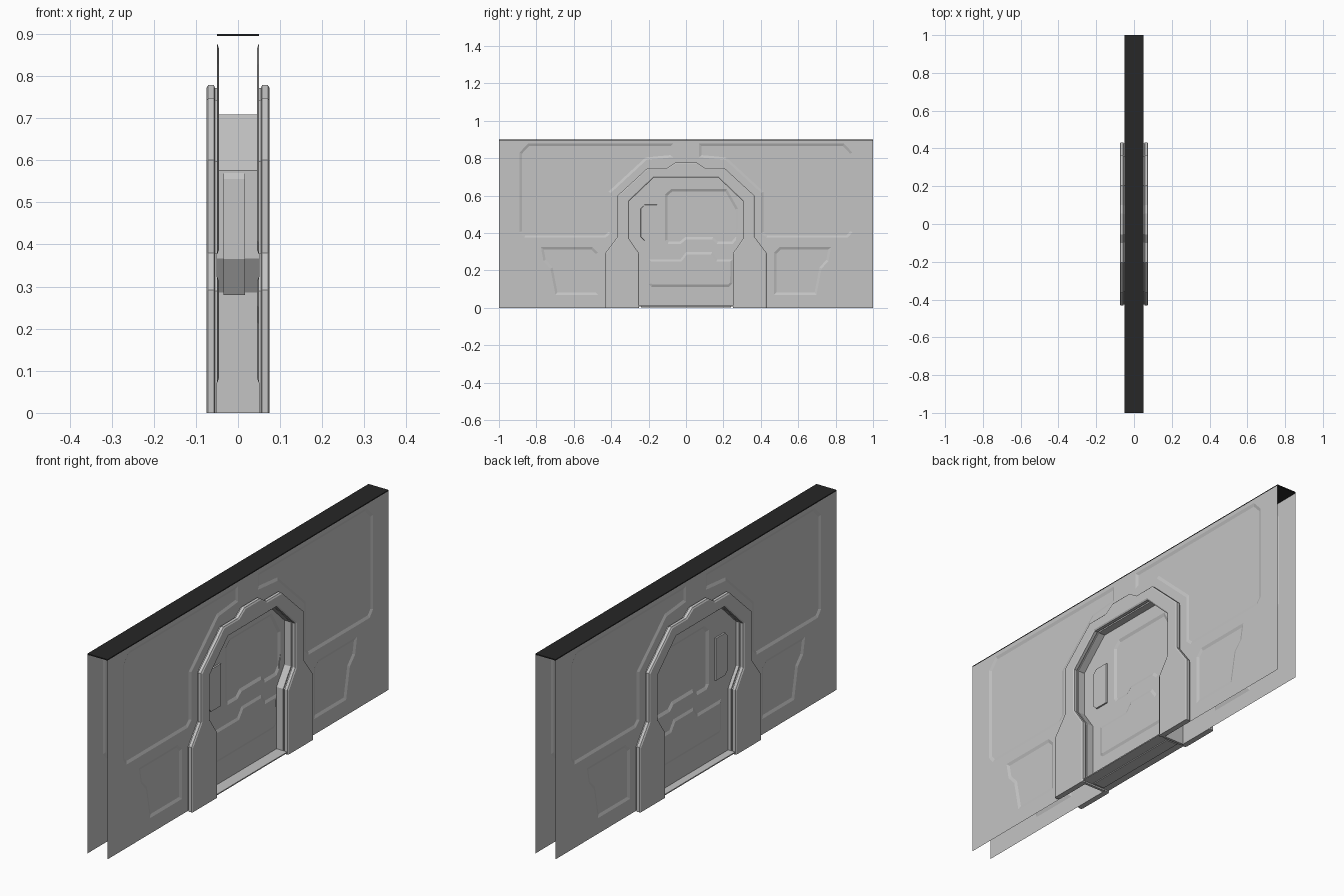
import bpy
import bmesh
from mathutils import Vector

cube = bpy.data.objects.get("Cube")
if cube:
    bpy.data.objects.remove(cube, do_unlink=True)


def make_material(name, value):
    mat = bpy.data.materials.new(name)
    mat.use_nodes = True
    color = (value, value, value, 1)
    mat.diffuse_color = color
    mat.node_tree.nodes["Principled BSDF"].inputs["Base Color"].default_value = color
    return mat


GREY = make_material("panel grey", 0.55)
BLACK = make_material("cap black", 0.02)


# ---- outline helpers: every outline is a list of (y, z) points ----
def flip(points):
    return [(-y, z) for y, z in points]


def arch(half):
    return half + flip(half)[::-1]


def offset(points, inset):
    """Move every side of an outline inwards, keeping the floor line at z = 0."""
    pts = [Vector(p) for p in points]
    count = len(pts)
    area = sum(pts[i - 1].cross(pts[i]) for i in range(count))
    sign = 1 if area > 0 else -1
    result = []
    for i, p in enumerate(pts):
        a = (p - pts[i - 1]).normalized()
        b = (pts[(i + 1) % count] - p).normalized()
        na, nb = Vector((-a.y, a.x)) * sign, Vector((-b.y, b.x)) * sign
        q = p + (na + nb) * inset / (1 + na.dot(nb))
        result.append((q.x, 0 if abs(p.y) < 1e-6 else q.y))
    return result


def ring(bm, points, x):
    return [bm.verts.new((x, y, z)) for y, z in points]


def bridge(bm, a, b):
    for i in range(len(a)):
        bm.faces.new((a[i - 1], a[i], b[i], b[i - 1]))


def loop_edges(bm, verts):
    found = []
    for i in range(len(verts)):
        edge = bm.edges.get((verts[i - 1], verts[i]))
        found.append(edge or bm.edges.new((verts[i - 1], verts[i])))
    return found


def fill(bm, loops):
    edges = [e for loop in loops for e in loop_edges(bm, loop)]
    bmesh.ops.triangle_fill(bm, edges=edges, use_beauty=True, normal=(1, 0, 0))


def finish(bm, name, mat=GREY, mirror=False, x=0):
    bmesh.ops.recalc_face_normals(bm, faces=bm.faces[:])
    if mirror and sum(f.normal.x * f.calc_area() for f in bm.faces) < 0:
        bmesh.ops.reverse_faces(bm, faces=bm.faces[:])
    mesh = bpy.data.meshes.new(name)
    bm.to_mesh(mesh)
    bm.free()
    mesh.materials.append(mat)
    obj = bpy.data.objects.new(name, mesh)
    obj.location.x = x
    bpy.context.collection.objects.link(obj)
    if mirror:
        mod = obj.modifiers.new("Both sides", "MIRROR")
        mod.use_mirror_merge = False
    return obj


def sheet(name, sections, panels, x=0):
    """Layered outline whose last face carries sunk or raised panels."""
    bm = bmesh.new()
    rings = [ring(bm, pts, depth) for pts, depth in sections]
    for a, b in zip(rings, rings[1:]):
        bridge(bm, a, b)
    face_x = sections[-1][1]
    holes = []
    for pts, step, slope in panels:
        rim = ring(bm, pts, face_x)
        floor = ring(bm, offset(pts, slope), face_x + step)
        bridge(bm, rim, floor)
        fill(bm, [floor])
        holes.append(rim)
    fill(bm, [rings[-1]] + holes)
    return finish(bm, name, mirror=True, x=x)


def prism(name, points, x0, x1):
    bm = bmesh.new()
    a, b = ring(bm, points, x0), ring(bm, points, x1)
    bridge(bm, a, b)
    fill(bm, [a])
    fill(bm, [b])
    return finish(bm, name)


# ---- shared outlines ----
opening = arch([(-0.25, 0), (-0.25, 0.29), (-0.305, 0.37), (-0.305, 0.57), (-0.172, 0.697)])
surround = arch([(-0.432, 0), (-0.432, 0.292), (-0.366, 0.38), (-0.366, 0.6),
                 (-0.205, 0.748), (-0.1, 0.748), (-0.055, 0.778)])

# ---- wall skins with sunk panels ----
upper_panel = [(0.07, 0.878), (0.07, 0.805), (0.21, 0.792), (0.402, 0.615), (0.402, 0.4),
               (0.43, 0.375), (0.865, 0.375), (0.89, 0.405), (0.89, 0.83), (0.845, 0.878)]
lower_panel = [(0.47, 0.07), (0.698, 0.07), (0.725, 0.21), (0.762, 0.25), (0.776, 0.325),
               (0.5, 0.325), (0.47, 0.295)]
wall = [(-1, 0), (-1, 0.895), (1, 0.895), (1, 0)] + opening[::-1]
wall_panels = [(p, -0.005, 0.013) for p in
               (upper_panel, flip(upper_panel), lower_panel, flip(lower_panel))]
sheet("wall_skins", [(wall, 0.05)], wall_panels)

# ---- black strip closing the top of the wall ----
bm = bmesh.new()
bmesh.ops.create_cube(bm, size=1)
bmesh.ops.scale(bm, vec=(0.1, 2, 0.005), verts=bm.verts)
bmesh.ops.translate(bm, vec=(0, 0, 0.8975), verts=bm.verts)
finish(bm, "top_cap", BLACK)

# ---- raised door surround on both faces ----
frame = surround + opening[::-1]
slim = offset(frame, 0.006)
sheet("door_surround", [(slim, 0.05), (slim, 0.055), (frame, 0.057), (frame, 0.071),
                        (slim, 0.075)], [])

# ---- jamb lining between the wall skins ----
lining = offset(opening, -0.012)
prism("door_jamb", lining + opening[::-1], -0.05, 0.05)

# ---- sliding door leaf ----
window = [(-0.112, 0.605), (-0.08, 0.635), (0.218, 0.635), (0.278, 0.53), (0.278, 0.375),
          (0.25, 0.342), (0.165, 0.342), (0.14, 0.365), (0, 0.365), (-0.028, 0.342),
          (-0.098, 0.342), (-0.112, 0.36)]
kick_panel = [(-0.198, 0.26), (-0.03, 0.26), (0, 0.298), (0.14, 0.298), (0.168, 0.26),
              (0.25, 0.26), (0.248, 0.13), (0.23, 0.113), (-0.185, 0.113), (-0.198, 0.125)]
grip = [(-0.242, 0.53), (-0.222, 0.552), (-0.154, 0.552), (-0.154, 0.36), (-0.222, 0.36),
        (-0.242, 0.38)]
leaf = [(y, max(z, 0.01)) for y, z in offset(opening, -0.004)]
sheet("door_leaf", [(leaf, 0), (leaf, 0.026)],
      [(window, -0.006, 0.013), (kick_panel, 0.005, 0.012), (grip, 0.006, 0.001)], x=-0.009)

# ---- pockets behind the jamb that receive the leaf ----
pocket = [(0.3, 0.57), (0.32, 0.57), (0.326, 0.555), (0.326, 0.365), (0.272, 0.28), (0.255, 0.29)]
prism("pocket_left", pocket, -0.035, 0.017)
prism("pocket_right", flip(pocket), -0.035, 0.017)

# ---- threshold with a guide rail underneath ----
for name, half, low, high, x0, x1 in (("threshold", 0.25, 0.007, 0.012, -0.07, 0.07),
                                      ("guide_rail", 0.24, 0.003, 0.008, -0.035, 0.02)):
    prism(name, [(-half, low), (half, low), (half, high), (-half, high)], x0, x1)
